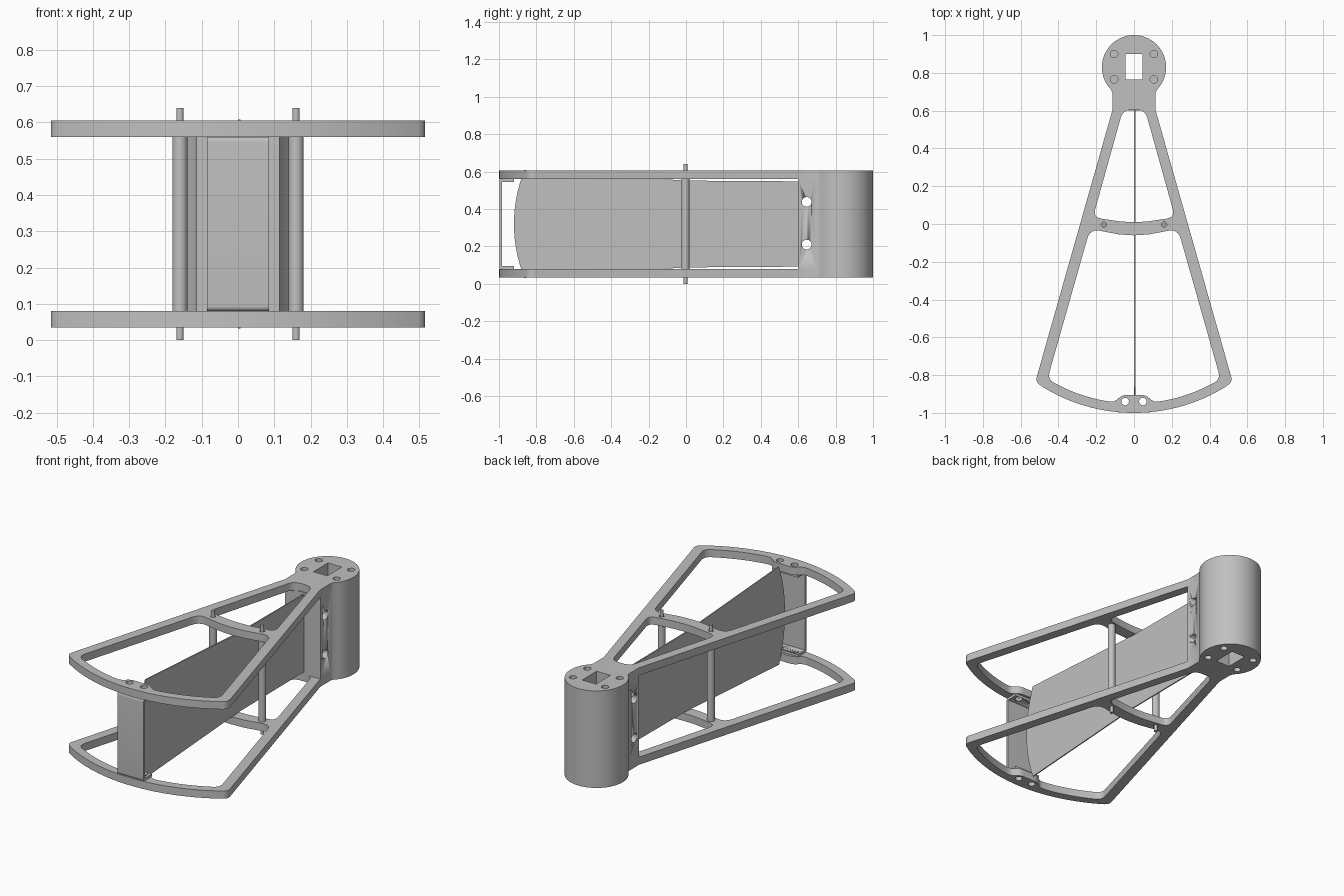
import bpy, bmesh, math
from mathutils import Vector, Matrix

cube = bpy.data.objects.get("Cube")
if cube:
    bpy.data.objects.remove(cube)

grey = bpy.data.materials.new("light_grey")
grey.use_nodes = True
grey.diffuse_color = (0.53, 0.53, 0.53, 1)
grey.node_tree.nodes["Principled BSDF"].inputs["Base Color"].default_value = grey.diffuse_color

# Turns a flat profile so it lies in the y-z plane and is extruded along x
SIDEWAYS = Matrix(((0, 0, 1, 0), (1, 0, 0, 0), (0, 1, 0, 0), (0, 0, 0, 1)))
PLATE_Z = (0.0575, 0.5825)
PLATE_T = 0.045
MID_Z = 0.32


def rounded(points, steps=6):
    """Round each corner whose third value gives a cut length."""
    out = []
    for i, p in enumerate(points):
        here = Vector(p[:2])
        if len(p) < 3:
            out.append(here)
            continue
        a = Vector(points[i - 1][:2]) - here
        b = Vector(points[(i + 1) % len(points)][:2]) - here
        a, b = here + a.normalized() * p[2], here + b.normalized() * p[2]
        for s in range(steps + 1):
            t = s / steps
            out.append(a * (1 - t) ** 2 + here * 2 * t * (1 - t) + b * t * t)
    return out


def mirrored(half):
    """Complete a half outline that starts and ends on x = 0."""
    return rounded(half + [(-p[0], *p[1:]) for p in reversed(half) if p[0] > 0])


def arc(cx, cy, r, start, end, n):
    angles = [math.radians(start + (end - start) * i / n) for i in range(n + 1)]
    return [(max(cx + r * math.cos(a), 0) if cx == 0 and start >= -90 and abs(math.cos(a)) < 1e-6
             else cx + r * math.cos(a), cy + r * math.sin(a)) for a in angles]


def circle(x, y, r):
    return arc(x, y, r, 7, 352, 23)


def finish(name, mesh):
    mesh.materials.clear()
    mesh.materials.append(grey)
    obj = bpy.data.objects.new(name, mesh)
    bpy.context.collection.objects.link(obj)
    bpy.ops.object.select_all(action='DESELECT')
    obj.select_set(True)
    bpy.context.view_layer.objects.active = obj
    bpy.ops.object.shade_smooth_by_angle(angle=math.radians(30))
    return obj


def slab(name, loops, thickness, matrix):
    """Extrude an outline with holes into a solid."""
    curve = bpy.data.curves.new(name, 'CURVE')
    curve.dimensions = '2D'
    curve.fill_mode = 'BOTH'
    curve.extrude = thickness / 2
    for loop in loops:
        spline = curve.splines.new('POLY')
        spline.points.add(len(loop) - 1)
        for point, co in zip(spline.points, loop):
            point.co = (co[0], co[1], 0, 1)
        spline.use_cyclic_u = True
    temp = bpy.data.objects.new("temp", curve)
    bpy.context.collection.objects.link(temp)
    graph = bpy.context.evaluated_depsgraph_get()
    mesh = bpy.data.meshes.new_from_object(temp.evaluated_get(graph))
    bpy.data.objects.remove(temp)
    mesh.transform(matrix)
    bm = bmesh.new()
    bm.from_mesh(mesh)
    bmesh.ops.remove_doubles(bm, verts=bm.verts, dist=1e-5)
    bmesh.ops.recalc_face_normals(bm, faces=bm.faces)
    bm.to_mesh(mesh)
    bm.free()
    return finish(name, mesh)


def cylinder(name, r, depth, matrix):
    mesh = bpy.data.meshes.new(name)
    bm = bmesh.new()
    bmesh.ops.create_cone(bm, cap_ends=True, segments=24, radius1=r, radius2=r,
                          depth=depth, matrix=matrix)
    bm.to_mesh(mesh)
    bm.free()
    return finish(name, mesh)


def drill(obj, r, depth, matrix):
    cutter = cylinder("cutter", r, depth, matrix)
    cutter.hide_render = True
    mod = obj.modifiers.new("hole", 'BOOLEAN')
    mod.operation = 'DIFFERENCE'
    mod.solver = 'EXACT'
    mod.object = cutter
    bpy.context.view_layer.objects.active = obj
    bpy.ops.object.modifier_apply(modifier=mod.name)
    bpy.data.objects.remove(cutter)


def lift(z):
    return Matrix.Translation((0, 0, z))


def arm_x(y, inset=0.0):
    """Half width of the spreading arms at a given y."""
    return 0.115 + (0.6 - y) * 0.2837 - inset


# Shared outlines
hub_half = arc(0, 0.83, 0.17, 90, -35, 24) + [(0.122, 0.712), (0.115, 0.695), (0.115, 0.6)]
hub_half[0] = (0, 1.0)
rim = arc(0, -0.08, 0.92, -57, -90, 14)
rim[-1] = (0, -1.0)
outline = mirrored(hub_half + [(arm_x(-0.84), -0.84, 0.035)] + rim)
square = [(-0.045, 0.765), (0.045, 0.765), (0.045, 0.9), (-0.045, 0.9)]

upper_window = mirrored([(0, 0.605), (arm_x(0.605, 0.055), 0.605, 0.045),
                         (arm_x(0.035, 0.058), 0.035, 0.045),
                         (0.13, 0.022), (0.07, 0.013), (0, 0.01)])
lower_window = mirrored([(0, -0.06), (0.08, -0.055), (0.15, -0.042),
                         (arm_x(-0.025, 0.06), -0.025, 0.055),
                         (arm_x(-0.825, 0.06), -0.825, 0.045)]
                        + arc(0, -0.08, 0.87, -62, -80, 8)
                        + [(0.105, -0.942, 0.02), (0.06, -0.905, 0.02), (0, -0.905)])

screw_holes = [circle(x, y, 0.02) for x in (-0.105, 0.105) for y in (0.765, 0.9)]
pin_holes = [circle(x, -0.003, 0.014) for x in (-0.16, 0.16)]
tab_holes = [circle(x, -0.94, 0.02) for x in (-0.047, 0.047)]

# Bottom and top frame plates
for name, z in zip(("bottom_frame", "top_frame"), PLATE_Z):
    slab(name, [outline, square, upper_window, lower_window]
         + screw_holes + pin_holes + tab_holes, PLATE_T, lift(z))

# Hub between the plates, with cross holes through its neck
hub = slab("hub", [mirrored(hub_half + [(0, 0.6)]), square], 0.48, lift(MID_Z))
for z in (0.21, 0.438):
    drill(hub, 0.026, 0.5, Matrix.Translation((0, 0.645, z)) @ Matrix.Rotation(math.pi / 2, 4, 'Y'))

# Spacer posts with thin pins through the plates
for side, x in (("right", -0.16), ("left", 0.16)):
    cylinder(side + "_post", 0.021, 0.48, Matrix.Translation((x, -0.003, MID_Z)))
    cylinder(side + "_pin", 0.01, 0.64, Matrix.Translation((x, -0.003, MID_Z)))

# Thin central vane with a bowed front edge
edge = [(0.605, 0.228), (0, 0.232), (-0.12, 0.24), (-0.865, 0.288)]
bow = [(-0.92 + 0.055 * (t / 8) ** 2, 0.288 * t / 8) for t in range(7, -1, -1)]
top_half = edge + bow
vane = [(y, MID_Z + h) for y, h in top_half] + [(y, MID_Z - h) for y, h in reversed(top_half[:-1])]
slab("vane", [vane], 0.007, Matrix.Translation((0.004, 0, 0)) @ SIDEWAYS)

# Front channel bracket joining the plates
channel = rounded([(-0.92, 0.08), (-0.998, 0.08, 0.015), (-0.998, 0.56, 0.015), (-0.92, 0.56),
                   (-0.92, 0.545), (-0.985, 0.545), (-0.985, 0.095), (-0.92, 0.095)])
bracket = slab("front_bracket", [channel], 0.17, SIDEWAYS)
for x in (-0.047, 0.047):
    drill(bracket, 0.02, 0.7, Matrix.Translation((x, -0.94, MID_Z)))
